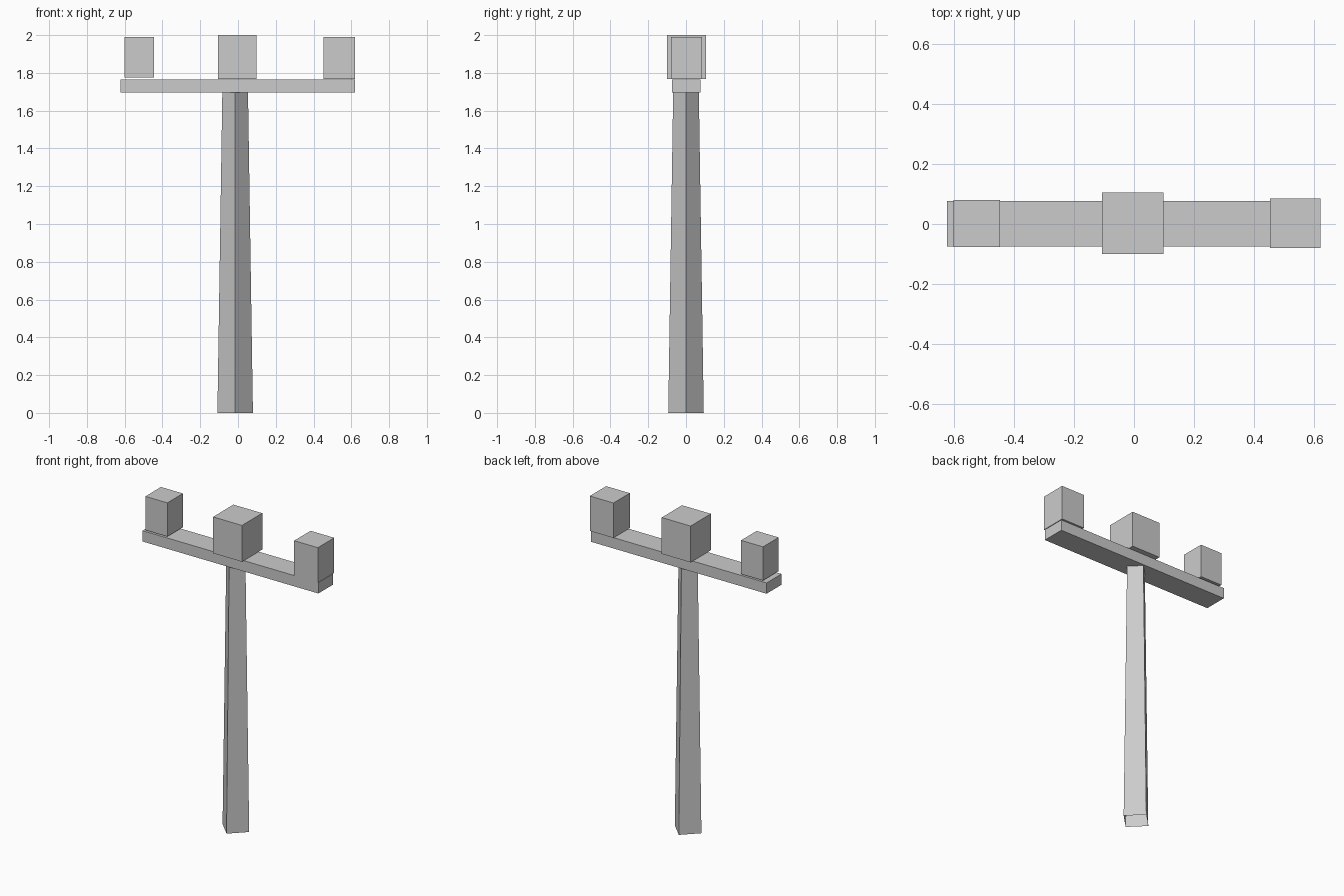
import bpy, bmesh
from math import pi
from mathutils import Matrix, Vector

cube = bpy.data.objects.get("Cube")
if cube:
    bpy.data.objects.remove(cube, do_unlink=True)

grey = bpy.data.materials.new("plain_grey")
grey.use_nodes = True
colour = (0.6, 0.6, 0.6, 1)
grey.diffuse_color = colour
grey.node_tree.nodes["Principled BSDF"].inputs["Base Color"].default_value = colour


def finish(name, bm):
    mesh = bpy.data.meshes.new(name)
    bm.to_mesh(mesh)
    bm.free()
    mesh.materials.append(grey)
    obj = bpy.data.objects.new(name, mesh)
    bpy.context.collection.objects.link(obj)
    return obj


def box(name, low, high):
    low, high = Vector(low), Vector(high)
    bm = bmesh.new()
    place = Matrix.Translation((low + high) / 2) @ Matrix.Diagonal((*(high - low), 1))
    bmesh.ops.create_cube(bm, size=1, matrix=place)
    return finish(name, bm)


# Tapered four-sided post with its corners to the front, open at both ends
post_height = 1.695
bm = bmesh.new()
bmesh.ops.create_cone(bm, cap_ends=False, segments=4, radius1=0.094, radius2=0.068,
                      depth=post_height,
                      matrix=Matrix.Translation((-0.015, 0, post_height / 2)))
# Turn the corners onto the x and y axes if the primitive starts on a flat
if min(abs(v.co.y) for v in bm.verts) > 0.01:
    bmesh.ops.rotate(bm, cent=(-0.015, 0, 0), verts=bm.verts,
                     matrix=Matrix.Rotation(pi / 4, 3, 'Z'))
finish("post", bm)

# Crossbar
box("crossbar", (-0.622, -0.074, 1.695), (0.619, 0.076, 1.764))

# Blocks standing on the crossbar
box("centre_block", (-0.106, -0.1, 1.768), (0.098, 0.105, 2.0))
box("right_block", (-0.6, -0.077, 1.775), (-0.445, 0.08, 1.99))
box("left_block", (0.453, -0.08, 1.767), (0.62, 0.085, 1.99))
